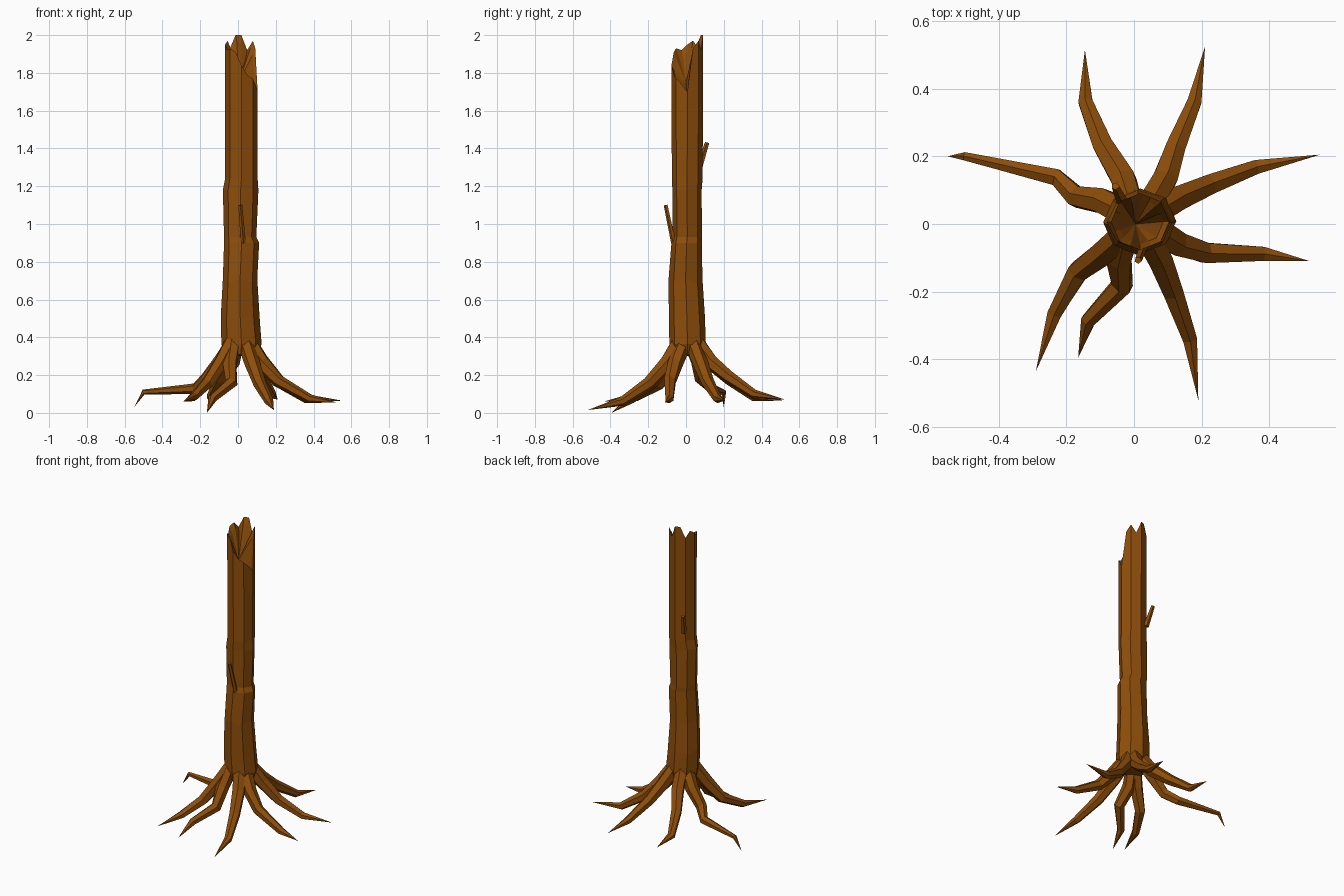
import bpy, bmesh, math
from mathutils import Vector

bark = bpy.data.materials.new("brown_bark")
bark.diffuse_color = (0.27, 0.075, 0.003, 1)


def finish(name, bm):
    bmesh.ops.recalc_face_normals(bm, faces=bm.faces)
    me = bpy.data.meshes.new(name)
    bm.to_mesh(me)
    bm.free()
    me.materials.append(bark)
    ob = bpy.data.objects.new(name, me)
    bpy.context.collection.objects.link(ob)
    return ob


def bridge(bm, a, b):
    n = len(a)
    for i in range(n):
        j = (i + 1) % n
        bm.faces.new((a[i], a[j], b[j], b[i]))


def fan(bm, ring, point):
    tip = bm.verts.new(point)
    for i in range(len(ring)):
        bm.faces.new((ring[i], ring[(i + 1) % len(ring)], tip))


def tube(name, pts, radii, sides=6, pointed=True):
    """Faceted tapering limb along a path."""
    pts = [Vector(p) for p in pts]
    bm = bmesh.new()
    rings = []
    count = len(pts) - (1 if pointed else 0)
    for k in range(count):
        t = (pts[min(k + 1, len(pts) - 1)] - pts[max(k - 1, 0)]).normalized()
        side = t.cross(Vector((0, 0, 1))).normalized()
        up = side.cross(t)
        rings.append([bm.verts.new(pts[k] + radii[k] * (
            side * math.cos(2 * math.pi * i / sides + math.pi / 6)
            + up * math.sin(2 * math.pi * i / sides + math.pi / 6)))
            for i in range(sides)])
    for a, b in zip(rings, rings[1:]):
        bridge(bm, a, b)
    bm.faces.new(rings[0])
    if pointed:
        fan(bm, rings[-1], pts[-1])
    else:
        bm.faces.new(rings[-1])
    return finish(name, bm)


# Trunk: octagonal rings given as z, x min, x max, y min, y max
levels = [(0.31, -0.075, 0.105, -0.075, 0.09),
          (0.365, -0.088, 0.125, -0.088, 0.105),
          (0.50, -0.091, 0.114, -0.091, 0.10),
          (0.70, -0.08, 0.102, -0.092, 0.087),
          (0.90, -0.074, 0.112, -0.077, 0.084),
          (0.93, -0.074, 0.097, -0.07, 0.084),
          (1.18, -0.08, 0.108, -0.072, 0.083),
          (1.24, -0.068, 0.104, -0.075, 0.088)]
bm = bmesh.new()
rings = []
for z, x0, x1, y0, y1 in levels:
    rings.append([bm.verts.new(((x0 + x1) / 2 + (x1 - x0) / 2 * math.cos(i * math.pi / 4),
                                (y0 + y1) / 2 + (y1 - y0) / 2 * math.sin(i * math.pi / 4),
                                z + (0.012 * (-1) ** i if 0.4 < z < 0.9 else 0)))
                  for i in range(8)])
for a, b in zip(rings, rings[1:]):
    bridge(bm, a, b)
fan(bm, rings[0], (0.01, 0.005, 0.30))

# Splintered rim: a mid point on every side makes the teeth
heights = [1.70, 1.93, 1.97, 1.92, 2.0, 2.0, 1.93, 1.97,
           1.95, 1.92, 1.93, 1.91, 1.84, 1.79, 1.77, 1.74]
outer, inner = [], []
for k, h in enumerate(heights):
    a = k * math.pi / 8
    f = 1 if k % 2 == 0 else math.cos(math.pi / 8)
    x, y = 0.086 * f * math.cos(a), 0.084 * f * math.sin(a)
    outer.append(bm.verts.new((0.018 + x, 0.007 + y, h)))
    inner.append(bm.verts.new((0.018 + x * 0.8, 0.007 + y * 0.8, h - 0.035)))
low = rings[-1]
for i in range(8):
    j = (i + 1) % 8
    bm.faces.new((low[i], low[j], outer[2 * j], outer[2 * i + 1], outer[2 * i]))
bridge(bm, outer, inner)
fan(bm, inner, (0.005, 0.0, 1.75))      # hollow heart
finish("trunk", bm)

# Roots
roots = {
    "root_right": [(0.06, 0.03, 0.38), (0.125, 0.072, 0.275), (0.22, 0.115, 0.165), (0.36, 0.168, 0.075), (0.55, 0.205, 0.065)],
    "root_right_front": [(0.06, -0.01, 0.37), (0.125, -0.055, 0.265), (0.21, -0.085, 0.17), (0.38, -0.088, 0.075), (0.52, -0.11, 0.055)],
    "root_front_right": [(0.035, -0.03, 0.38), (0.075, -0.10, 0.265), (0.115, -0.20, 0.155), (0.165, -0.34, 0.06), (0.19, -0.52, 0.015)],
    "root_front": [(-0.02, -0.03, 0.38), (-0.045, -0.10, 0.26), (-0.035, -0.18, 0.16), (-0.135, -0.285, 0.075), (-0.165, -0.395, 0.0)],
    "root_front_left": [(-0.03, -0.03, 0.38), (-0.09, -0.085, 0.265), (-0.165, -0.14, 0.155), (-0.235, -0.265, 0.085), (-0.29, -0.435, 0.06)],
    "root_left": [(-0.03, 0.03, 0.37), (-0.09, 0.067, 0.275), (-0.17, 0.08, 0.18), (-0.23, 0.138, 0.128), (-0.50, 0.20, 0.11), (-0.55, 0.20, 0.03)],
    "root_back_left": [(-0.01, 0.05, 0.38), (-0.03, 0.13, 0.27), (-0.09, 0.23, 0.18), (-0.143, 0.36, 0.085), (-0.145, 0.515, 0.065)],
    "root_back_right": [(0.04, 0.05, 0.38), (0.09, 0.13, 0.27), (0.12, 0.22, 0.195), (0.178, 0.36, 0.10), (0.21, 0.525, 0.07)],
}
for name, path in roots.items():
    radii = [0.042, 0.041, 0.034, 0.024] + [0.014] * (len(path) - 4)
    if name == "root_left":
        radii[3] = 0.028
    tube(name, path, radii)

# Broken twigs
tube("twig_front", [(0.028, -0.065, 0.90), (0.012, -0.107, 1.10)], [0.014, 0.011], 5, False)
tube("twig_back", [(-0.035, 0.07, 1.30), (-0.055, 0.112, 1.43)], [0.018, 0.012], 5, False)
